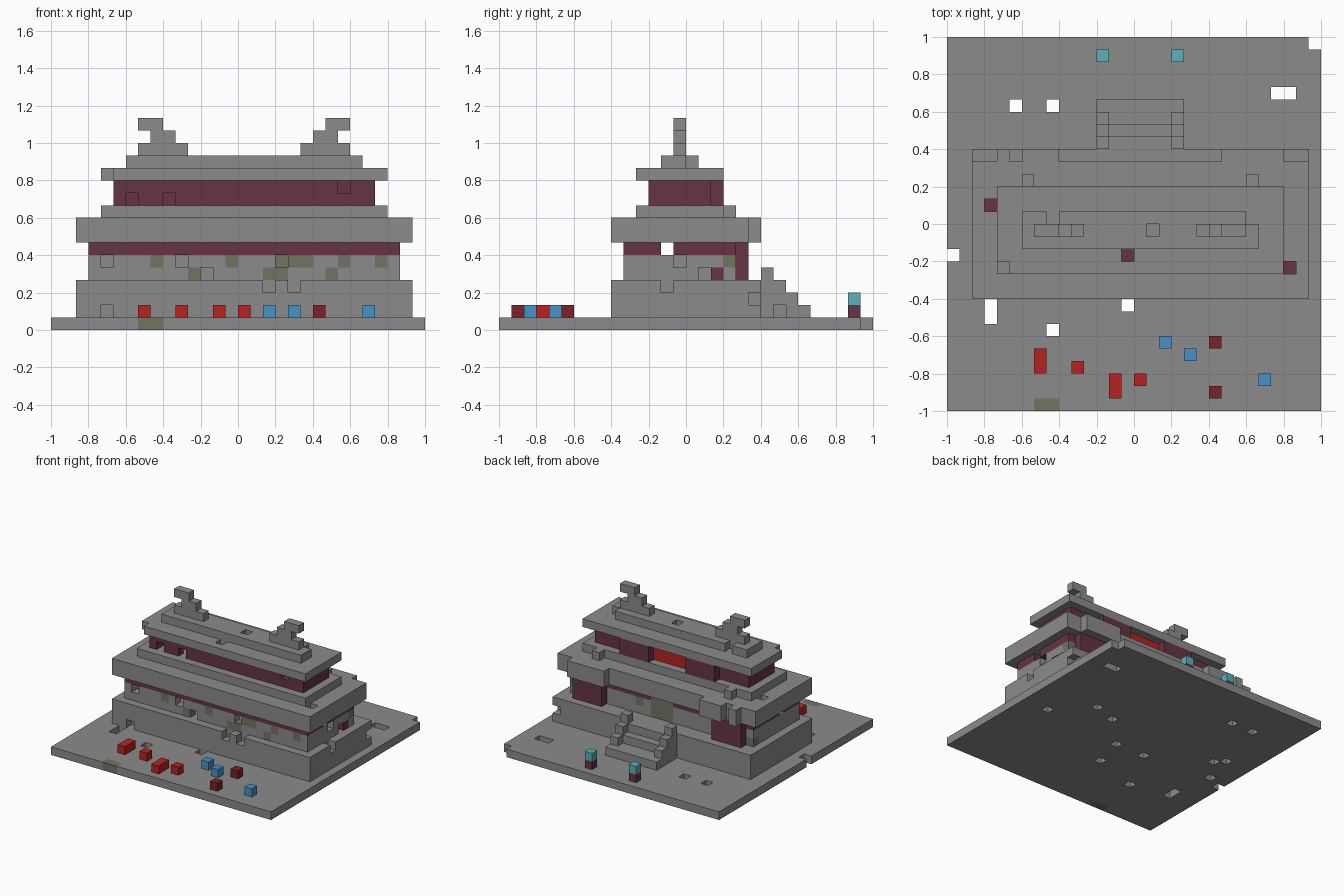
import bpy
import bmesh
from mathutils import Vector

UNIT = 2 / 30      # edge of one block
GRID = {}          # (column, row, layer) -> (part name, colour name)

cube = bpy.data.objects.get("Cube")
if cube:
    bpy.data.objects.remove(cube)

COLOURS = {
    "stone_grey": (139, 139, 139),
    "plum_wood": (102, 52, 68),
    "moss": (113, 117, 98),
    "bright_red": (184, 34, 34),
    "dark_red": (125, 34, 38),
    "sky_blue": (67, 146, 198),
    "teal": (90, 178, 184),
}
SLOT = {name: n for n, name in enumerate(COLOURS)}


def linear(value):
    c = value / 255
    return c / 12.92 if c <= 0.04045 else ((c + 0.055) / 1.055) ** 2.4


def make_material(name, rgb):
    colour = (*map(linear, rgb), 1)
    mat = bpy.data.materials.new(name)
    mat.use_nodes = True
    mat.diffuse_color = colour
    shader = mat.node_tree.nodes["Principled BSDF"]
    shader.inputs["Base Color"].default_value = colour
    shader.inputs["Roughness"].default_value = 0.9
    return mat


MATERIALS = [make_material(n, c) for n, c in COLOURS.items()]


def cells(x, y, z):
    """Every block in three half-open ranges."""
    return [(i, j, k) for i in range(*x) for j in range(*y) for k in range(*z)]


def fill(part, colour, x, y, z):
    for cell in cells(x, y, z):
        GRID[cell] = (part, colour)


def ring(part, colour, x, y, z):
    """Walls one block thick."""
    for i, j, k in cells(x, y, z):
        if i in (x[0], x[1] - 1) or j in (y[0], y[1] - 1):
            GRID[i, j, k] = (part, colour)


def twin(part, colour, x, y, z):
    """A box and its mirror image about the building's centre line."""
    fill(part, colour, x, y, z)
    fill(part, colour, (31 - x[1], 31 - x[0]), y, z)


def carve(*spots):
    for spot in spots:
        GRID.pop(spot, None)


def tint(colour, *spots):
    for spot in spots:
        if spot in GRID:
            GRID[spot] = (GRID[spot][0], colour)


# Ground slab and podium
fill("ground_slab", "stone_grey", (0, 30), (0, 30), (0, 1))
fill("podium", "stone_grey", (2, 29), (9, 21), (1, 4))

# Back staircase with raised side rails
for n in range(4):
    row, top = 24 - n, 2 + n
    fill("staircase", "stone_grey", (12, 19), (row, row + 1), (1, max(2, top - 1)))
    for side in (12, 18):
        fill("staircase", "stone_grey", (side, side + 1), (row, row + 1), (1, top))

# Lower storey
ring("lower_wall", "stone_grey", (3, 28), (10, 19), (4, 6))
ring("lower_beam", "plum_wood", (3, 28), (10, 19), (6, 7))
twin("lower_bay", "plum_wood", (4, 8), (19, 20), (4, 7))
fill("back_door", "moss", (14, 17), (18, 19), (4, 7))

# Lower roof with eaves over the bays
fill("lower_roof", "stone_grey", (2, 29), (9, 20), (7, 9))
twin("lower_roof", "stone_grey", (4, 9), (20, 21), (7, 9))

# Upper storey
fill("upper_floor", "stone_grey", (4, 27), (11, 18), (9, 10))
twin("upper_floor", "stone_grey", (6, 7), (18, 19), (9, 10))
ring("upper_wall", "plum_wood", (5, 26), (12, 17), (10, 12))
twin("upper_bay", "plum_wood", (9, 13), (17, 18), (10, 12))
fill("back_panel", "bright_red", (13, 18), (16, 17), (10, 12))

# Upper roof, ridge and finials
fill("upper_roof", "stone_grey", (4, 27), (11, 18), (12, 13))
fill("ridge", "stone_grey", (6, 25), (13, 16), (13, 14))
for layer, span in ((14, (7, 11)), (15, (8, 10)), (16, (7, 9))):
    twin("ridge_finial", "stone_grey", span, (14, 15), (layer, layer + 1))

# Lanterns on posts behind the staircase
for i in (12, 18):
    fill("lantern_post", "plum_wood", (i, i + 1), (28, 29), (1, 2))
    fill("lantern_lamp", "teal", (i, i + 1), (28, 29), (2, 3))

# Loose blocks in the forecourt
for colour, spots in {
    "bright_red": [(7, 3), (7, 4), (10, 3), (13, 1), (13, 2), (15, 2)],
    "sky_blue": [(17, 5), (19, 4), (25, 2)],
    "dark_red": [(21, 5), (21, 1)],
}.items():
    for i, j in spots:
        fill(colour + "_block", colour, (i, i + 1), (j, j + 1), (1, 2))

# Missing blocks in the ground
GROUND_GAPS = [(29, 29), (5, 24), (8, 24), (26, 25), (27, 25), (0, 12), (3, 7),
               (3, 8), (14, 8), (8, 6), (26, 13), (22, 17), (19, 16), (15, 12),
               (11, 12), (2, 13), (4, 16), (3, 17)]
carve(*[(i, j, 0) for i, j in GROUND_GAPS])

# Missing blocks in podium, walls and roofs
carve(*[(i, 9, k) for i, k in ((4, 1), (17, 3), (19, 3))])
carve((28, 13, 3), (28, 20, 2), (18, 22, 1))
carve(*[(i, 10, k) for i, k in ((4, 5), (10, 5), (12, 4), (18, 5))])
carve((27, 14, 5), (27, 16, 4), (27, 13, 6), (3, 13, 6))
carve(*[(i, 12, k) for i, k in ((6, 10), (9, 10), (23, 11))])
carve(*[(i, j, k) for i, j in ((3, 16), (27, 11), (5, 20)) for k in (7, 8)])
carve((4, 11, 12), (14, 12, 12), (8, 15, 13), (24, 15, 13), (16, 14, 13))

# Mossy blocks and a timber patch
FRONT_MOSS = [(8, 5), (11, 4), (14, 5), (17, 4), (18, 4), (19, 5), (20, 5),
              (22, 4), (23, 5), (26, 5)]
tint("moss", *[(i, 10, k) for i, k in FRONT_MOSS])
tint("moss", (7, 0, 0), (8, 0, 0), (27, 18, 5), (18, 18, 5), (3, 18, 4))
tint("plum_wood", (27, 17, 4))


def build_part(part):
    """Skin one part with only its exposed block faces."""
    bm = bmesh.new()
    points = {}

    def vert(p):
        key = tuple(round(c) for c in p)
        if key not in points:
            points[key] = bm.verts.new(
                ((key[0] - 15) * UNIT, (key[1] - 15) * UNIT, key[2] * UNIT))
        return points[key]

    for cell, (owner, colour) in GRID.items():
        if owner != part:
            continue
        for axis in range(3):
            for sign in (-1, 1):
                step = Vector((0, 0, 0))
                step[axis] = sign
                base = Vector(cell)
                if tuple(int(c) for c in base + step) in GRID:
                    continue
                u, v = Vector((0, 0, 0)), Vector((0, 0, 0))
                u[(axis + 1) % 3] = 1
                v[(axis + 2) % 3] = 1
                if sign > 0:
                    base = base + step
                else:
                    u, v = v, u
                face = bm.faces.new([vert(p) for p in (base, base + u, base + u + v, base + v)])
                face.material_index = SLOT[colour]
    bmesh.ops.dissolve_limit(bm, angle_limit=0.01, verts=bm.verts[:],
                             edges=bm.edges[:], delimit={'MATERIAL'})
    mesh = bpy.data.meshes.new(part)
    for mat in MATERIALS:
        mesh.materials.append(mat)
    bm.to_mesh(mesh)
    bm.free()
    bpy.context.collection.objects.link(bpy.data.objects.new(part, mesh))


for part_name in sorted({owner for owner, _ in GRID.values()}):
    build_part(part_name)
